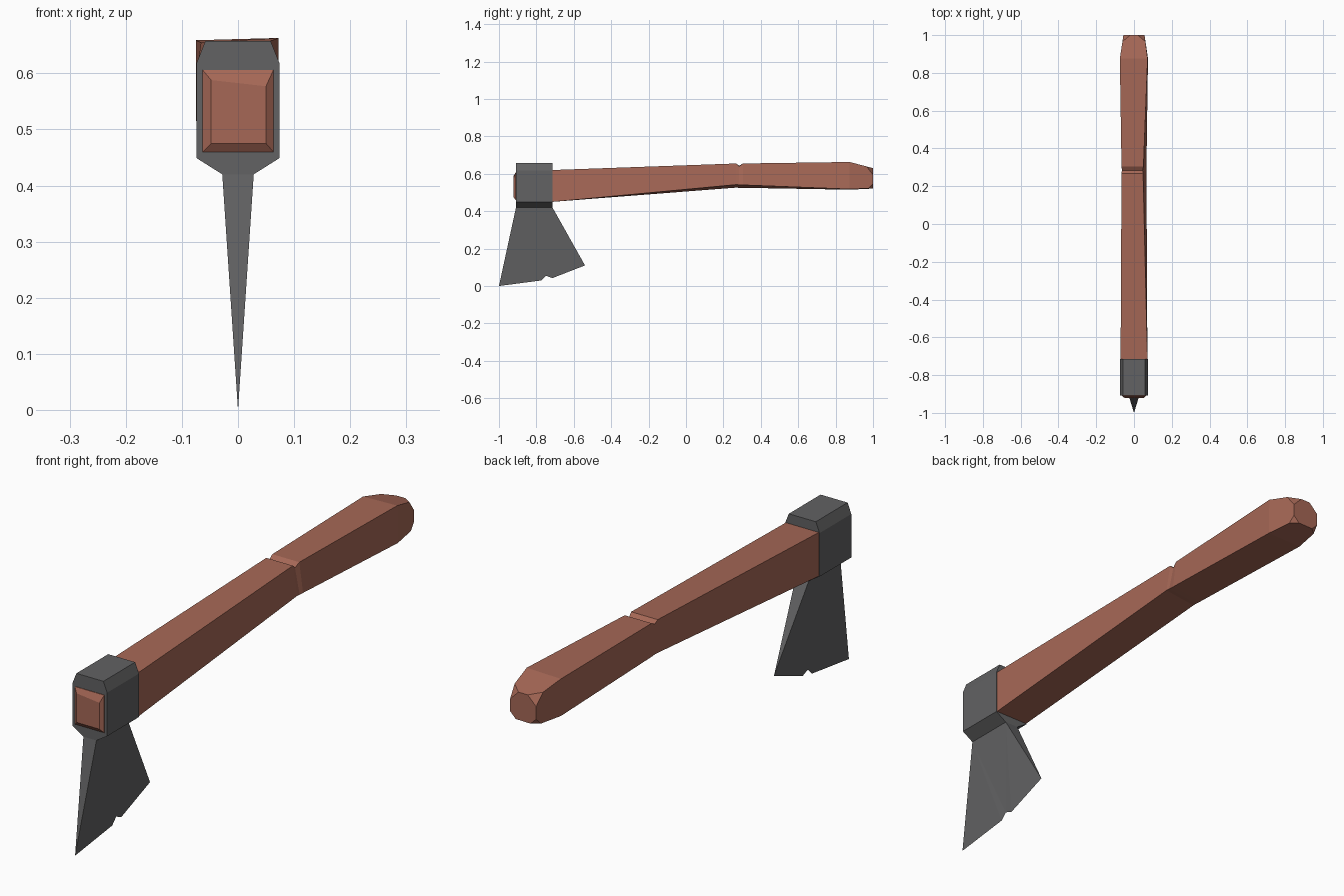
import bpy, bmesh

if "Cube" in bpy.data.objects:
    bpy.data.objects.remove(bpy.data.objects["Cube"])

def material(name, rgb):
    m = bpy.data.materials.new(name)
    m.diffuse_color = (*rgb, 1)
    m.use_nodes = True
    m.node_tree.nodes["Principled BSDF"].inputs["Base Color"].default_value = m.diffuse_color
    return m

wood = material("reddish wood", (0.38, 0.137, 0.093))
steel = material("dark grey steel", (0.122, 0.122, 0.125))

def finish(name, bm, mat):
    bmesh.ops.recalc_face_normals(bm, faces=bm.faces)
    me = bpy.data.meshes.new(name)
    bm.to_mesh(me)
    bm.free()
    me.materials.append(mat)
    ob = bpy.data.objects.new(name, me)
    bpy.context.collection.objects.link(ob)
    return ob

def loft(bm, rings):
    """Bridge a list of closed rings and cap both ends."""
    vs = [[bm.verts.new(p) for p in r] for r in rings]
    n = len(vs[0])
    for a, b in zip(vs, vs[1:]):
        for i in range(n):
            j = (i + 1) % n
            bm.faces.new((a[i], a[j], b[j], b[i]))
    bm.faces.new(vs[0])
    bm.faces.new(vs[-1])
    return vs

# Handle: four-sided hand-carved sections
# y, left x, right x (top), right x (bottom), top z left, top z right, bottom z left, bottom z right
sections = [
    (-0.922, -0.048, 0.050, 0.050, 0.588, 0.577, 0.475, 0.475),
    (-0.911, -0.063, 0.063, 0.063, 0.606, 0.606, 0.460, 0.460),
    (-0.715, -0.071, 0.071, 0.071, 0.620, 0.620, 0.450, 0.450),
    (0.268, -0.066, 0.048, 0.066, 0.655, 0.655, 0.526, 0.542),
    (0.284, -0.064, 0.046, 0.066, 0.643, 0.640, 0.525, 0.541),
    (0.305, -0.066, 0.050, 0.066, 0.655, 0.655, 0.525, 0.540),
    (0.875, -0.075, 0.072, 0.074, 0.659, 0.663, 0.515, 0.518),
    (1.0, -0.056, 0.056, 0.056, 0.630, 0.630, 0.521, 0.523),
]
bm = bmesh.new()
rings = loft(bm, [[(l, y, tl), (rt, y, tr), (rb, y, br), (l, y, bl)]
                  for y, l, rt, rb, tl, tr, bl, br in sections])
# Clipped corners on the butt of the handle
for corners, size in ((rings[-1][:2], 0.036), (rings[-1][2:], 0.024)):
    bmesh.ops.bevel(bm, geom=corners, offset=size, segments=1,
                    affect='VERTICES', profile=0.5)
finish("handle", bm, wood)

# Collar: eight-sided profile swept along the handle
half = [(0.058, 0.658), (0.074, 0.618), (0.074, 0.449), (0.028, 0.420)]
profile = half + [(-x, z) for x, z in reversed(half)]
bm = bmesh.new()
loft(bm, [[(x, y, z) for x, z in profile] for y in (-0.909, -0.714)])
finish("axe_collar", bm, steel)

# Blade: wedge flaring down to a nicked cutting edge
edge_line = [(-1.0, 0.0), (-0.772, 0.030), (-0.748, 0.055), (-0.715, 0.042), (-0.54, 0.11)]
bm = bmesh.new()
e = [bm.verts.new((0, y, z)) for y, z in edge_line]
tops = []
for x in (0.028, -0.028):
    f, b = (bm.verts.new((x, y, 0.420)) for y in (-0.909, -0.714))
    tops.append((f, b))
    for tri in ((f, e[0], e[1]), (f, e[1], e[2]), (f, e[2], b),
                (b, e[2], e[3]), (b, e[3], e[4])):
        bm.faces.new(tri)
(f1, b1), (f2, b2) = tops
bm.faces.new((f1, f2, e[0]))
bm.faces.new((b1, b2, e[4]))
bm.faces.new((f1, b1, b2, f2))
finish("axe_blade", bm, steel)
